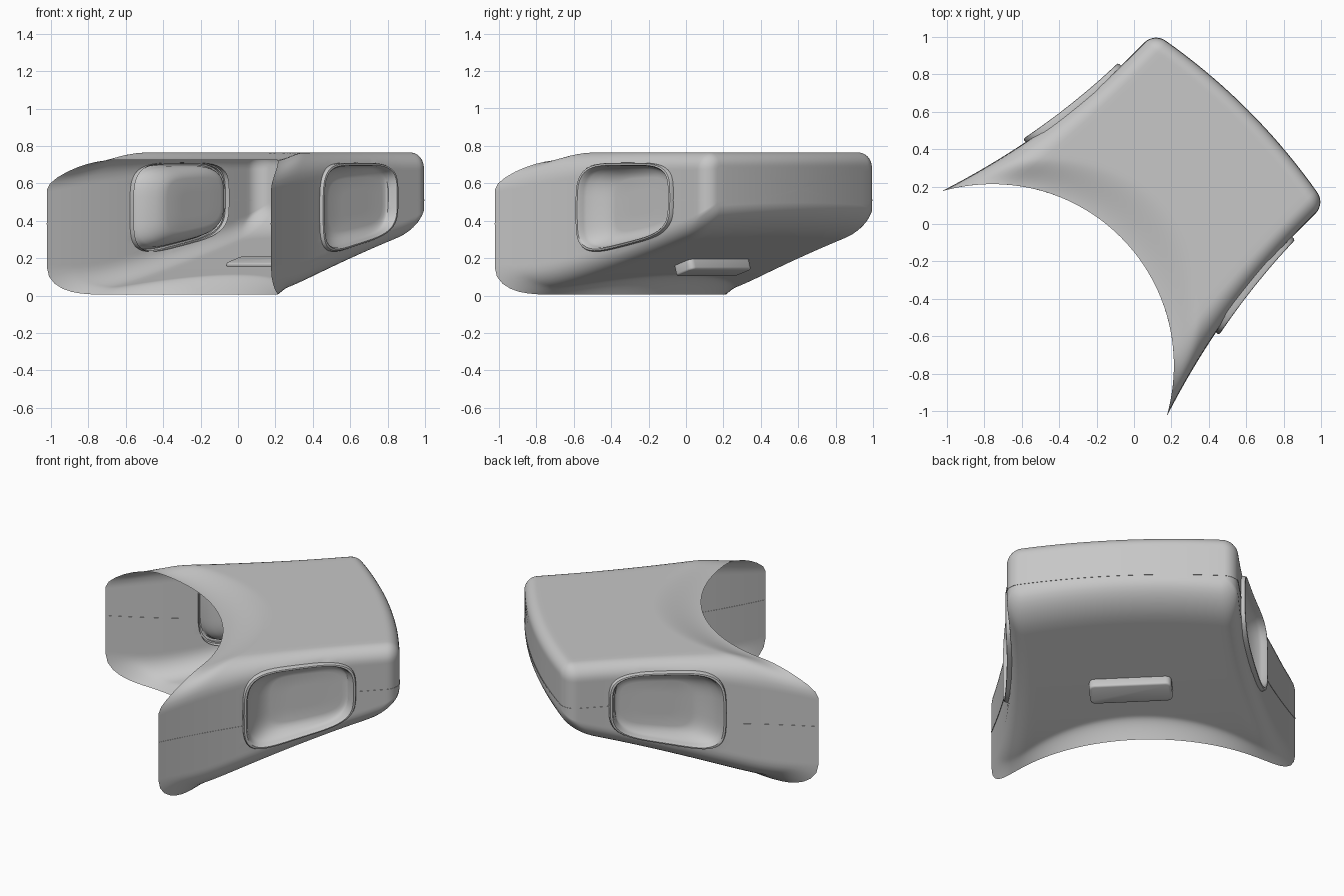
import bpy, bmesh, math
from mathutils import Matrix

if "Cube" in bpy.data.objects:
    bpy.data.objects.remove(bpy.data.objects["Cube"])

TURN = Matrix.Rotation(math.radians(45), 4, 'Z')   # the body faces a diagonal
FRONT_R = 0.07


def material(name, grey):
    m = bpy.data.materials.new(name)
    m.use_nodes = True
    col = (grey, grey, grey, 1)
    m.diffuse_color = col
    m.node_tree.nodes["Principled BSDF"].inputs["Base Color"].default_value = col
    return m


shell_grey = material("shell grey", 0.57)


def finish(bm, name, angle=40):
    bmesh.ops.recalc_face_normals(bm, faces=bm.faces)
    bm.transform(TURN)
    me = bpy.data.meshes.new(name)
    bm.to_mesh(me)
    bm.free()
    ob = bpy.data.objects.new(name, me)
    bpy.context.collection.objects.link(ob)
    me.materials.append(shell_grey)
    bpy.ops.object.select_all(action='DESELECT')
    ob.select_set(True)
    bpy.context.view_layer.objects.active = ob
    bpy.ops.object.shade_smooth_by_angle(angle=math.radians(angle))


def loft(rings, pole=None):
    """Skin a list of closed rings, optionally closing the last one on a pole."""
    bm = bmesh.new()
    rows = [[bm.verts.new(p) for p in ring] for ring in rings]
    n = len(rows[0])
    for a, b in zip(rows, rows[1:]):
        for i in range(n):
            j = (i + 1) % n
            bm.faces.new((a[i], a[j], b[j], b[i]))
    if pole:
        tip = bm.verts.new(pole)
        for i in range(n):
            bm.faces.new((rows[-1][i], rows[-1][(i + 1) % n], tip))
    return bm


# Body dimensions as functions of depth u and sideways position v
def flare(u):
    return max(0.0, (0.6 - u) / 1.2)

def half_width(u):
    return 0.645 + 0.203 * flare(u) ** 1.9

def floor_z(u):
    x = u + 0.34
    return 0.01 + 0.152 * (x + math.sqrt(x * x + 0.02))

def face_arc(v):
    return -1.07 + math.sqrt(max(0.01, 0.97 ** 2 - v * v))

def front(v):
    return 0.86 - 0.15 * v * v

def front_depth(key):
    """Depth of the front rounding, longer underneath."""
    return FRONT_R + 0.12 * max(-key[3], 0)


def section_point(key, u, inset=0.0):
    a, b, h, d = key
    s = flare(u)
    rt = max(0.085 + 0.115 * s * s - inset, 0.025)
    rb = max(0.09 + 0.045 * s - inset, 0.025)
    r = rt if h > 0.5 else rb
    w, zt, zb = half_width(u) - inset, 0.765 - inset, floor_z(u) + 1.6 * inset
    v = a * (w - r) + b * r
    z = zb + rb + (zt - rt - zb - rb) * h + d * (rt if d > 0 else rb)
    return v, z


# Cross-section keys: top, corner, side, corner, then the other half turned round
def half_section(sx):
    turn = [i * math.pi / 16 for i in range(8)]
    keys = [(sx * i / 16, 0, 1, 1) for i in range(-16, 16)]
    keys += [(sx, sx * math.sin(t), 1, math.cos(t)) for t in turn]
    keys += [(sx, sx, 1 - i / 28, 0) for i in range(28)]
    keys += [(sx, sx * math.cos(t), 0, -math.sin(t)) for t in turn]
    return keys

right_half = half_section(1)
left_half = [(-a, -b, 1 - h, -d) for a, b, h, d in right_half]
KEYS = right_half + left_half


def body_point(key, t):
    u = 0.0
    for _ in range(30):
        v, z = section_point(key, u)
        rear = face_arc(v)
        u = rear + (front(v) - front_depth(key) - rear) * t
    # Lips that dip towards the face opening
    e, h = u - rear, key[2]
    top = max(0, 1 - e / (0.28 - 0.2 * v * v))
    z -= 0.04 * top * top * (3 - 2 * top) * max(key[3], 0)
    low = max(0, 1 - e / 0.08)
    z += (0.005 - z) * low * low * max(-key[3], 0)
    return u, v, z


def front_point(key, ph):
    u, depth = 0.76, front_depth(key)
    for _ in range(8):
        v, z = section_point(key, u, FRONT_R * (1 - math.cos(ph)))
        u = front(v) - depth + depth * math.sin(ph)
    return u, v, z


COLS = 64
rings = [[body_point(k, (i / COLS) ** 1.15) for k in KEYS] for i in range(COLS + 1)]
for i in range(1, 9):                              # rounded front edge
    rings.append([front_point(k, i / 8 * math.pi / 2) for k in KEYS])
ZC = 0.57
edge = rings[-1]
for i in range(1, 10):                             # front panel
    s = 1 - i / 10
    rings.append([(front(v * s), v * s, ZC + (z - ZC) * s) for u, v, z in edge])
body = loft(rings, (front(0), 0, ZC))

# Side window outline, in normalised coordinates p (depth) and q (height)
UC, UA, TOP = 0.225, 0.325, 0.71

def window_low(u):
    return 0.20 + 0.21 * (u + 0.1)

def window_uz(p, q):
    u = UC + UA * p
    lo = window_low(u)
    return u, lo + (TOP - lo) * (q + 1) / 2

def window_pq(u, z):
    lo = window_low(u)
    p, q = (u - UC) / UA, 2 * (z - lo) / (TOP - lo) - 1
    return p, q, (p ** 4 + q ** 4) ** 0.25


def in_window(f):
    c = f.calc_center_median()
    return abs(c.y) > 0.55 and window_pq(c.x, c.z)[2] < 0.97

bmesh.ops.delete(body, geom=[f for f in body.faces if in_window(f)], context='FACES')
for vert in body.verts:                            # tidy the hole edges
    p, q, d = window_pq(vert.co.x, vert.co.z)
    if vert.is_boundary and abs(vert.co.y) > 0.55 and 0.8 < d < 1.12:
        vert.co.x, vert.co.z = window_uz(p * 0.97 / d, q * 0.97 / d)
finish(body, "visor_shell")


# Recessed side windows with raised rims
PROFILE = [(1.0, -0.03), (1.0, 0.012), (0.985, 0.022), (0.95, 0.024), (0.925, 0.014),
           (0.91, -0.005), (0.88, -0.02)]
BOWL = [(0.83, 0.35), (0.77, 0.65), (0.7, 0.9), (0.62, 1.0), (0.3, 1.0)]
BOWL_V = 0.61

def window_ring(side, scale, place, shift=0.0):
    ring = []
    for i in range(64):
        c, s = math.cos(i * math.pi / 32), math.sin(i * math.pi / 32)
        p = math.copysign(abs(c) ** 0.5, c) * scale + shift
        q = math.copysign(abs(s) ** 0.5, s) * scale
        u, z = window_uz(p, q)
        ring.append((u, side * place(u), z))
    return ring

for side, label in ((1, "left"), (-1, "right")):
    rings = [window_ring(side, s, lambda u, o=o: half_width(u) + o) for s, o in PROFILE]
    for s, f in BOWL:
        place = lambda u, f=f: (half_width(u) - 0.02) * (1 - f) + BOWL_V * f
        rings.append(window_ring(side, s, place, 0.16 * f))
    u, z = window_uz(0.16, 0)
    finish(loft(rings, (u, side * BOWL_V, z)), label + "_side_window", 50)


# Parting seams, thin strips running along the wall
def strip(points, z, name):
    rings = []
    for i, (u, v) in enumerate(points):
        a, b = points[max(i - 1, 0)], points[min(i + 1, len(points) - 1)]
        du, dv = b[0] - a[0], b[1] - a[1]
        ln = math.hypot(du, dv)
        nu, nv = dv / ln * 0.002, -du / ln * 0.002
        rings.append([(u + nu, v + nv, z - 0.004), (u + nu, v + nv, z + 0.004),
                      (u - nu, v - nv, z + 0.004), (u - nu, v - nv, z - 0.004)])
    finish(loft(rings), name)

SIDE_KEY = (1, 1, 0.5, 0)
right_path = [(u, half_width(u)) for u in (0.54, 0.6, 0.66, 0.7)]
right_path += [front_point(SIDE_KEY, i / 8 * math.pi / 2)[:2] for i in range(9)]
w = right_path[-1][1]
right_path += [(front(v), v) for v in [w * (1 - i / 9) for i in range(1, 9)]]
strip(right_path + [(front(0), 0)] + [(u, -v) for u, v in reversed(right_path)], 0.51, "front_seam")
tip = body_point(SIDE_KEY, 0)[0]
for side, label in ((1, "left"), (-1, "right")):
    depths = [-0.1 + (tip + 0.1) * i / 10 for i in range(11)]
    strip([(u, side * half_width(u)) for u in depths], 0.385, label + "_rear_seam")

# Latch pad under the body
pad = bmesh.new()
bmesh.ops.create_cube(pad, size=1)
bmesh.ops.scale(pad, vec=(0.14, 0.46, 0.075), verts=pad.verts)
upright = [e for e in pad.edges if abs(e.verts[0].co.z - e.verts[1].co.z) > 0.01]
bmesh.ops.bevel(pad, geom=upright, offset=0.03, segments=4, profile=0.5, affect='EDGES')
rims = [e for e in pad.edges if abs(e.verts[0].co.z - e.verts[1].co.z) < 0.01]
bmesh.ops.bevel(pad, geom=rims, offset=0.012, segments=3, profile=0.5, affect='EDGES')
pad.transform(Matrix.Translation((0.2, 0, floor_z(0.2) - 0.02)) @ Matrix.Rotation(-math.atan(0.3), 4, 'Y'))
finish(pad, "bottom_latch")
